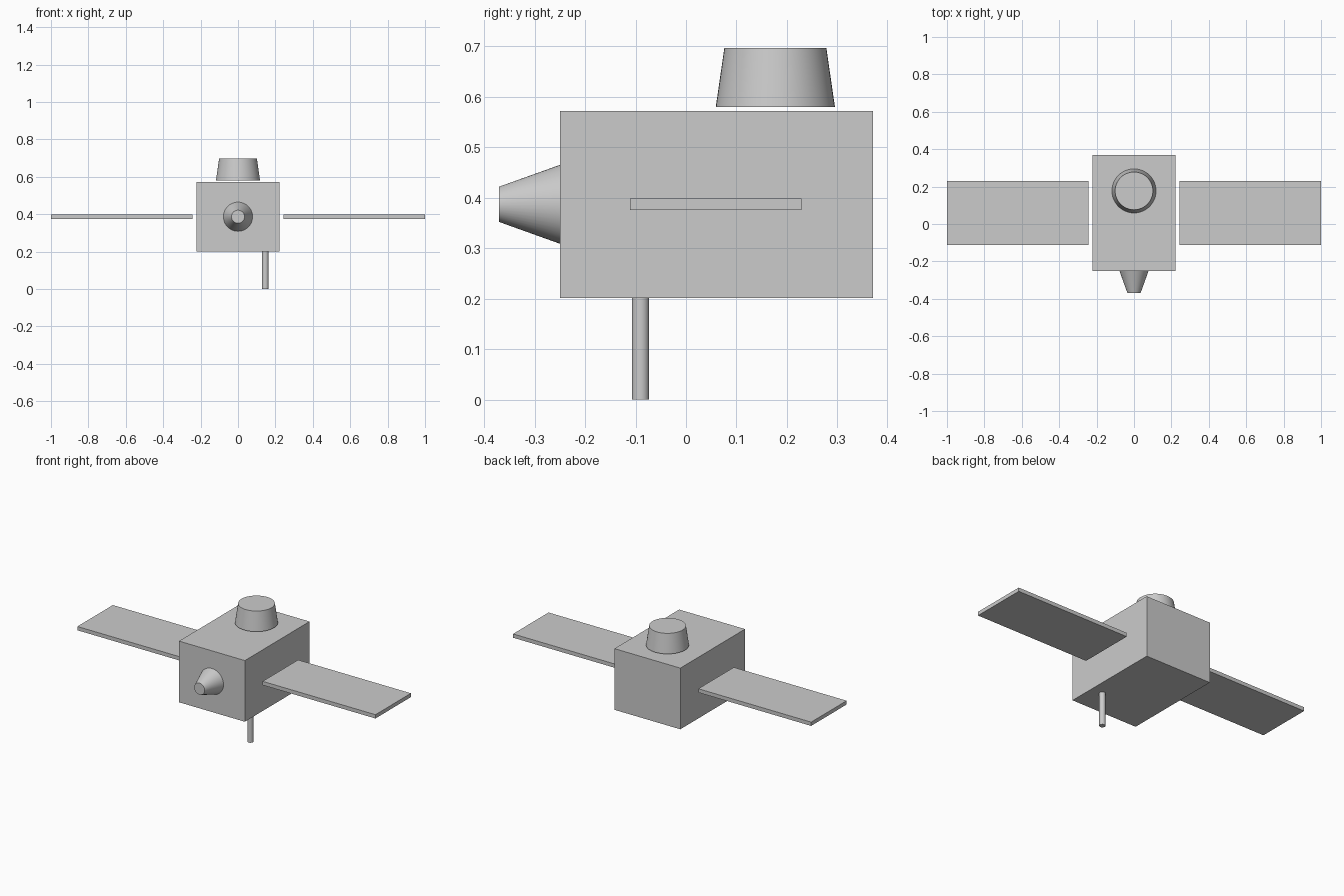
import bpy
from math import radians

if "Cube" in bpy.data.objects:
    bpy.data.objects.remove(bpy.data.objects["Cube"])


def box(name, x, y, z):
    """Box from (min, max) ranges on each axis."""
    bpy.ops.mesh.primitive_cube_add(size=1, location=[sum(r) / 2 for r in (x, y, z)])
    ob = bpy.context.object
    ob.name = name
    ob.scale = [r[1] - r[0] for r in (x, y, z)]
    bpy.ops.object.transform_apply(location=True, rotation=False, scale=True)
    return ob


def cone(name, r1, r2, depth, location, rotation=(0, 0, 0)):
    """Smooth-sided capped frustum."""
    bpy.ops.mesh.primitive_cone_add(vertices=48, radius1=r1, radius2=r2, depth=depth,
                                    location=location, rotation=rotation)
    ob = bpy.context.object
    ob.name = name
    bpy.ops.object.shade_smooth_by_angle(angle=radians(30))
    return ob


# Main body
box("body", (-0.221, 0.221), (-0.25, 0.37), (0.201, 0.572))

# Solar panels, mirrored and floating just off the body sides
panel = box("solar_panels", (0.243, 1.0), (-0.111, 0.229), (0.376, 0.399))
panel.modifiers.new("mirror", 'MIRROR').use_axis[0] = True

# Top drum, hovering slightly above the body
cone("top_drum", 0.118, 0.101, 0.117, (0, 0.177, 0.6385))

# Front nozzle, narrowing toward the front
cone("front_nozzle", 0.078, 0.035, 0.12, (0, -0.31, 0.387), (radians(90), 0, 0))

# Antenna rod below the body
cone("antenna_rod", 0.017, 0.017, 0.201, (0.146, -0.09, 0.1005))
